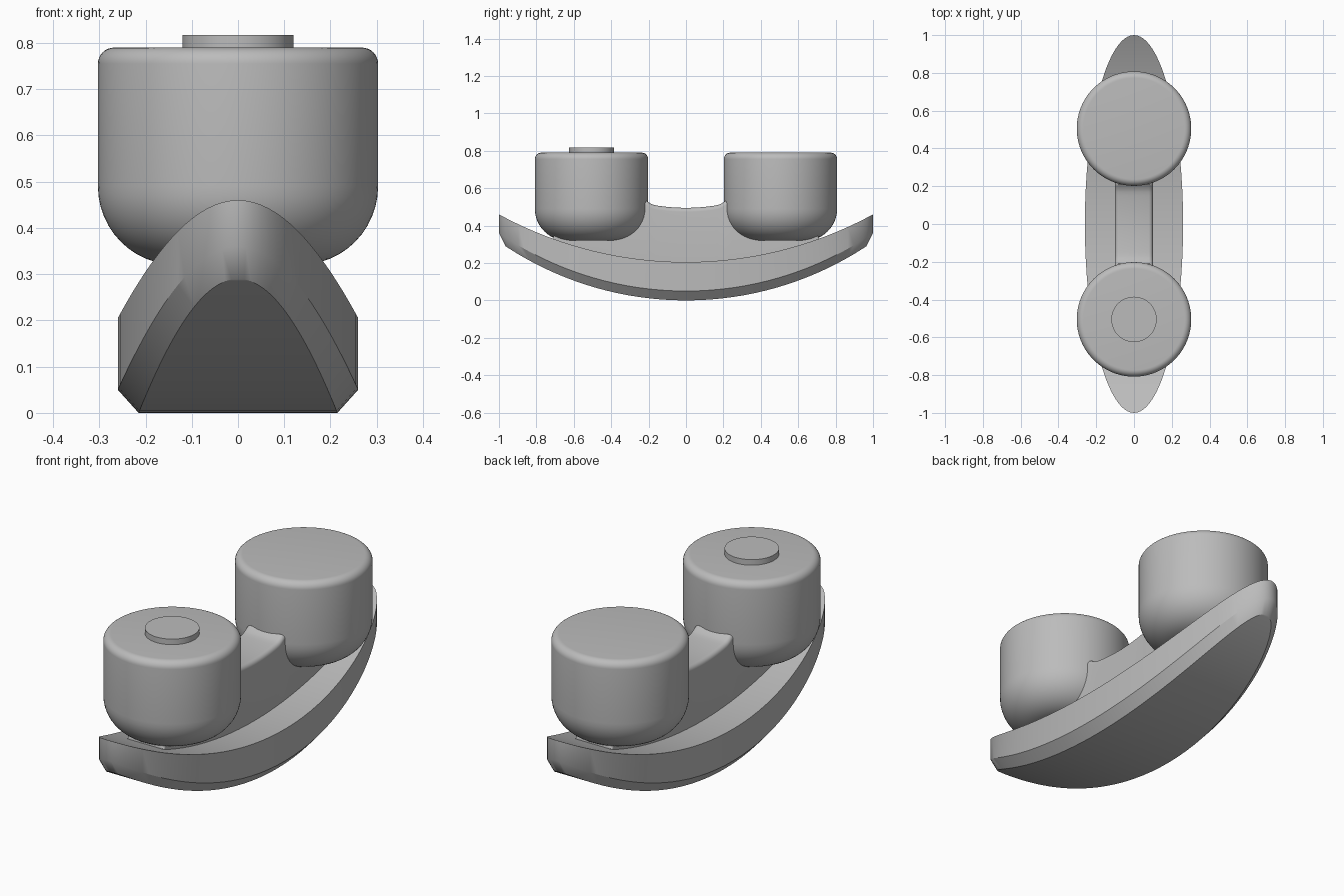
import bpy
from math import sin, cos, pi, sqrt, radians

cube = bpy.data.objects.get("Cube")
if cube:
    bpy.data.objects.remove(cube, do_unlink=True)

grey = bpy.data.materials.new("plain grey")
grey.use_nodes = True
grey.diffuse_color = (0.5, 0.5, 0.5, 1)
grey.node_tree.nodes["Principled BSDF"].inputs["Base Color"].default_value = (0.5, 0.5, 0.5, 1)


def add_part(name, verts, faces):
    mesh = bpy.data.meshes.new(name)
    mesh.from_pydata(verts, [], faces)
    mesh.materials.append(grey)
    part = bpy.data.objects.new(name, mesh)
    bpy.context.collection.objects.link(part)
    bpy.ops.object.select_all(action="DESELECT")
    part.select_set(True)
    bpy.context.view_layer.objects.active = part
    bpy.ops.object.mode_set(mode="EDIT")
    bpy.ops.mesh.select_all(action="SELECT")
    bpy.ops.mesh.normals_make_consistent(inside=False)
    bpy.ops.object.mode_set(mode="OBJECT")
    bpy.ops.object.shade_smooth_by_angle(angle=radians(32))
    return part


def arc_height(y, low, rise, half=1.0):
    # Height on a circular arc that climbs by rise at distance half
    radius = (half * half + rise * rise) / (2 * rise)
    return low + radius - sqrt(radius * radius - y * y)


def lathe(name, profile, y, steps=96):
    verts = [(r * cos(2 * pi * i / steps), y + r * sin(2 * pi * i / steps), z)
             for r, z in profile for i in range(steps)]
    faces = [(k * steps + i, k * steps + (i + 1) % steps,
              (k + 1) * steps + (i + 1) % steps, (k + 1) * steps + i)
             for k in range(len(profile) - 1) for i in range(steps)]
    faces.append(tuple(range(steps)))
    faces.append(tuple(range((len(profile) - 1) * steps, len(profile) * steps)))
    return add_part(name, verts, faces)


# Curved boat-shaped base: three elliptical rings, chamfered underneath
n = 96
rings = [(0.26, 1.0, 0.205, 0.255), (0.26, 1.0, 0.05, 0.31), (0.215, 0.965, 0.0, 0.29)]
verts = []
for half_x, half_y, low, rise in rings:
    for i in range(n):
        a = 2 * pi * i / n
        y = -half_y * cos(a)
        verts.append((half_x * sin(a), y, arc_height(y, low, rise, half_y)))
faces = [(k * n + i, k * n + (i + 1) % n, (k + 1) * n + (i + 1) % n, (k + 1) * n + i)
         for k in range(2) for i in range(n)]
for start in (0, 2 * n):
    for i in range(n // 2):
        corners = (i, i + 1, (n - i - 1) % n, (n - i) % n)
        faces.append(tuple(start + c for c in dict.fromkeys(corners)))
add_part("curved_base", verts, faces)

# Two round cups with a wide lower curve and a small rim curve
R, LOW, RIM = 0.303, 0.17, 0.035
cup = [(R - LOW + LOW * sin(t * pi / 24), 0.49 - LOW * cos(t * pi / 24)) for t in range(13)]
cup += [(R - RIM + RIM * cos(t * pi / 16), 0.79 - RIM + RIM * sin(t * pi / 16)) for t in range(9)]
for name, y in (("front_cup", -0.505), ("back_cup", 0.505)):
    lathe(name, cup, y)

# Low button on the front cup
lathe("front_button", [(0.12, 0.78), (0.12, 0.817)], -0.505, 64)


# Bridge wall between the cups, with a dished top and rounded edges
def bridge_top(y):
    y = abs(y)
    if y > 0.6:
        return 0.53 - (y - 0.6) * 1.75
    if y > 0.21:
        return 0.53
    return 0.495 + 0.5 * y * y + 6 * max(0, y - 0.16) ** 2


half_stations = [0.025 * i for i in range(1, 7)] + [0.17, 0.18, 0.19, 0.2, 0.21, 0.3, 0.4, 0.5, 0.6, 0.71]
stations = [-y for y in reversed(half_stations)] + [0] + half_stations
W, EDGE = 0.1, 0.022
verts = []
for y in stations:
    top = bridge_top(y)
    floor = arc_height(y, 0.16, 0.255)
    side = [(W, floor)]
    side += [(W - EDGE + EDGE * cos(t * pi / 10), top - EDGE + EDGE * sin(t * pi / 10)) for t in range(6)]
    section = side + [(-x, z) for x, z in reversed(side)]
    verts += [(x, y, z) for x, z in section]
m = len(section)
faces = [(k * m + i, k * m + (i + 1) % m, (k + 1) * m + (i + 1) % m, (k + 1) * m + i)
         for k in range(len(stations) - 1) for i in range(m)]
faces.append(tuple(range(m)))
faces.append(tuple(range(len(verts) - m, len(verts))))
add_part("bridge_wall", verts, faces)
